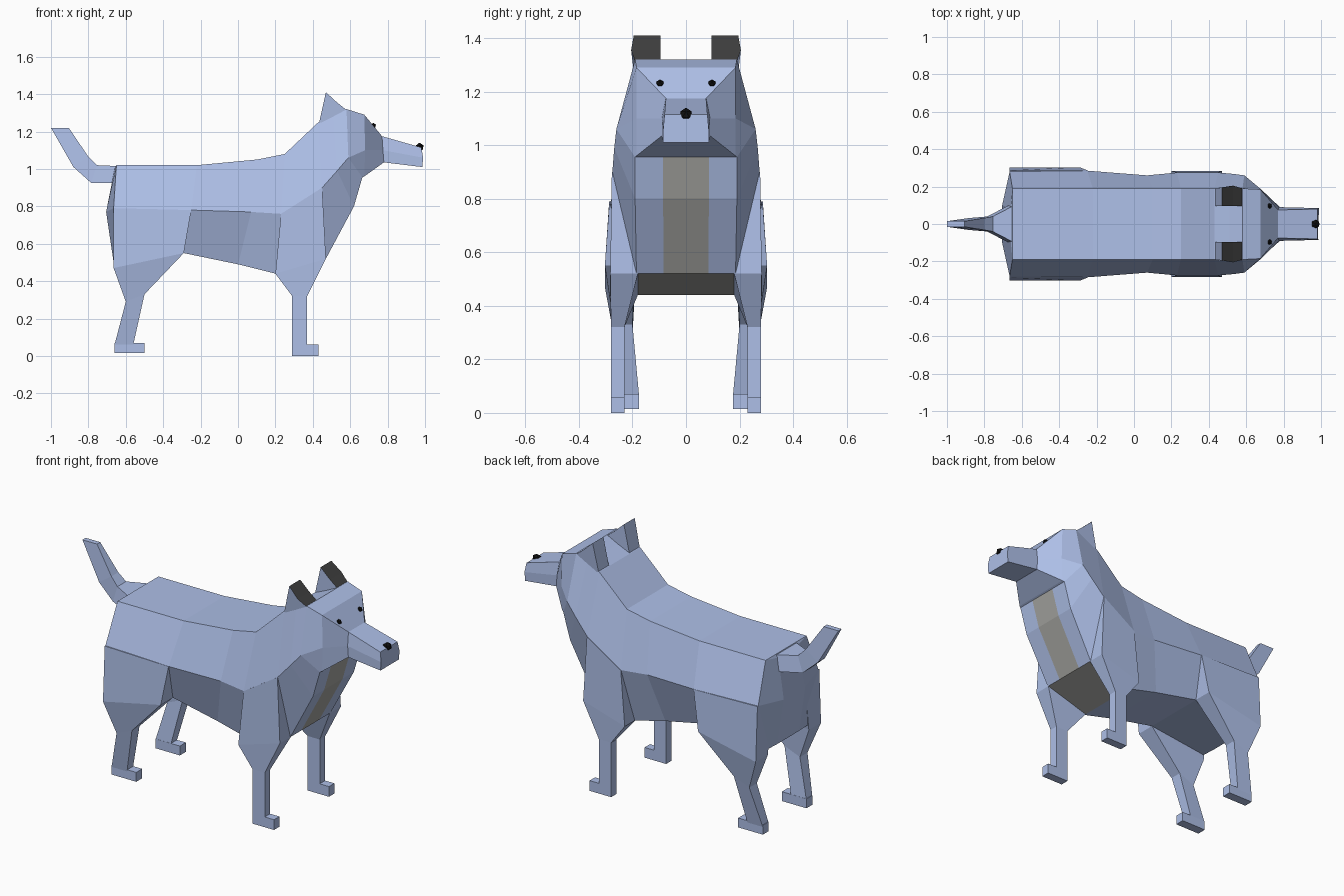
import bpy, bmesh
from mathutils import Vector

if "Cube" in bpy.data.objects:
    bpy.data.objects.remove(bpy.data.objects["Cube"])


def material(name, rgb):
    m = bpy.data.materials.new(name)
    m.diffuse_color = (*rgb, 1)
    m.use_nodes = True
    m.node_tree.nodes["Principled BSDF"].inputs["Base Color"].default_value = m.diffuse_color
    return m


COAT = material("coat", (0.42, 0.52, 0.80))
CHEST = material("chest_grey", (0.38, 0.38, 0.36))
DARK = material("dark_grey", (0.05, 0.05, 0.05))
BLACK = material("black", (0.005, 0.005, 0.005))


def loft(name, rings, mats=(COAT,), mirror=False, pick=None):
    """Skin a row of equal-sized closed rings and cap both ends."""
    bm = bmesh.new()
    vr = [[bm.verts.new(p) for p in r] for r in rings]
    n = len(rings[0])
    for i in range(len(vr) - 1):
        for j in range(n):
            k = (j + 1) % n
            f = bm.faces.new((vr[i][j], vr[i][k], vr[i + 1][k], vr[i + 1][j]))
            f.material_index = pick(i, j) if pick else 0
    bm.faces.new(vr[0])
    bm.faces.new(vr[-1])
    bmesh.ops.recalc_face_normals(bm, faces=bm.faces)
    return finish(name, bm, mats, mirror)


def finish(name, bm, mats, mirror):
    me = bpy.data.meshes.new(name)
    bm.to_mesh(me)
    bm.free()
    for m in mats:
        me.materials.append(m)
    ob = bpy.data.objects.new(name, me)
    bpy.context.collection.objects.link(ob)
    if mirror:
        mod = ob.modifiers.new("both_sides", 'MIRROR')
        mod.use_axis = (False, True, False)
        mod.use_clip = False
        mod.use_mirror_merge = False
    return ob


def ball(name, pos, r, mirror=False):
    bm = bmesh.new()
    bmesh.ops.create_icosphere(bm, subdivisions=1, radius=r)
    bmesh.ops.translate(bm, verts=bm.verts, vec=Vector(pos))
    finish(name, bm, (BLACK,), mirror)


# Body and head: per station the top edge, widest point and underside edge
stations = [
    [(-.66, .085, 1.0), (-.705, .10, .77), (-.665, .10, .50)],
    [(-.65, .19, 1.02), (-.665, .28, .79), (-.66, .20, .50)],
    [(-.22, .19, 1.02), (-.25, .285, .78), (-.29, .19, .55)],
    [(.10, .19, 1.05), (.07, .26, .77), (0, .19, .49)],
    [(.25, .19, 1.08), (.23, .275, .76), (.20, .19, .44)],
    [(.43, .19, 1.25), (.45, .275, .90), (.47, .185, .52)],
    [(.51, .19, 1.285), (.53, .268, .99), (.62, .19, .80)],
    [(.58, .19, 1.32), (.59, .26, 1.06), (.665, .19, .955)],
    [(.675, .185, 1.29), (.68, .185, 1.10), (.675, .185, .96)],
    [(.77, .075, 1.175), (.775, .09, 1.10), (.78, .09, 1.035)],
    [(.98, .08, 1.115), (.99, .085, 1.06), (.985, .085, 1.01)],
]


def body_ring(s):
    x, y, z = s[2]
    half = s + [(x, y * .45, z)]
    return half + [(a, -b, c) for a, b, c in reversed(half)]


def body_colour(i, j):
    stripe = 4 <= i <= 6 and j == 3
    underside = i == 4 and j in (2, 4)
    return 1 if stripe or underside else 0


loft("body_and_head", [body_ring(s) for s in stations], (COAT, CHEST), pick=body_colour)


# Legs: each level is back x, front x, back z, front z, inner y, outer y
def leg(name, levels):
    loft(name, [[(x0, yo, z0), (x1, yo, z1), (x1, yi, z1), (x0, yi, z0)]
                for x0, x1, z0, z1, yi, yo in levels], mirror=True)


leg("front_leg", [(.23, .45, .76, .90, .18, .277), (.20, .47, .44, .52, .18, .283),
                  (.29, .37, .32, .32, .23, .28), (.29, .37, 0, 0, .23, .28)])
leg("front_paw", [(.36, .43, .06, .06, .23, .28), (.36, .43, 0, 0, .23, .28)])
leg("hind_leg", [(-.665, -.25, .79, .78, .15, .287), (-.665, -.29, .47, .55, .19, .303),
                 (-.60, -.50, .29, .33, .20, .27), (-.66, -.56, .06, .06, .175, .23)])
leg("hind_paw", [(-.66, -.50, .07, .07, .175, .23), (-.66, -.50, .015, .015, .175, .23)])

# Tail: upper point, lower point, half width
tail = [((-.64, 1.015), (-.67, .925), .10), ((-.755, 1.02), (-.785, .925), .04),
        ((-.80, 1.065), (-.88, 1.01), .032), ((-.905, 1.22), (-1, 1.22), .015)]
loft("tail", [[(a[0], w, a[1]), (a[0], -w, a[1]), (b[0], -w, b[1]), (b[0], w, b[1])]
              for a, b, w in tail])

# Ears: side profile extruded across, dark front faces
profile = [(.43, 1.23), (.47, 1.41), (.53, 1.355), (.58, 1.315)]
outer = [.19, .195, .205, .19]
loft("ear", [[(x, .095, z) for x, z in profile],
             [(x, y, z) for (x, z), y in zip(profile, outer)]],
     (COAT, DARK), True, lambda i, j: 1 if j in (1, 2) else 0)

# Eyes and nose
ball("eye", (.723, .097, 1.23), .016, True)
ball("nose", (.97, 0, 1.115), .025)
